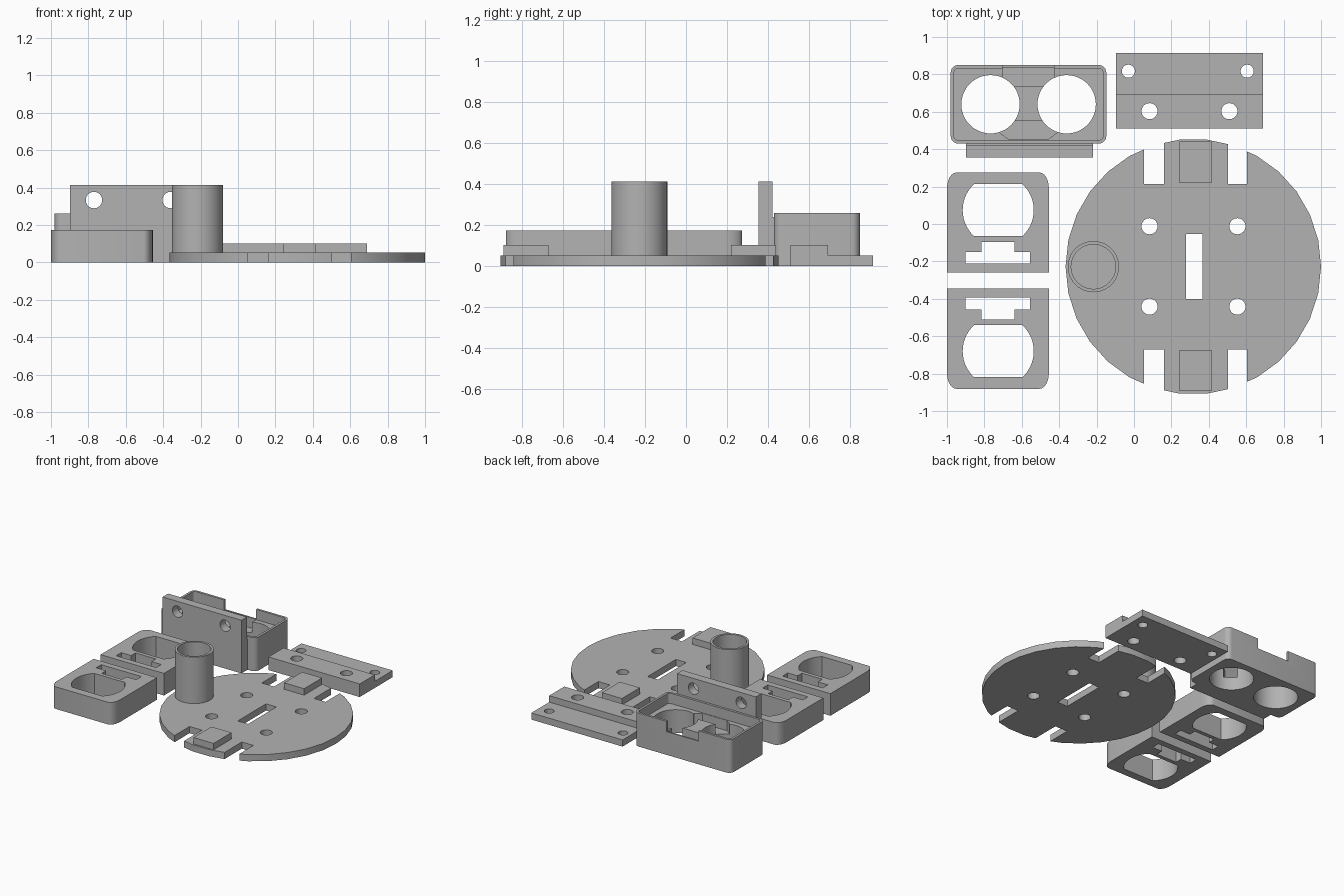
import bpy, bmesh, math

if "Cube" in bpy.data.objects:
    bpy.data.objects.remove(bpy.data.objects["Cube"], do_unlink=True)

grey = bpy.data.materials.new("plain grey")
grey.use_nodes = True
colour = (0.45, 0.45, 0.45, 1)
grey.diffuse_color = colour
grey.node_tree.nodes["Principled BSDF"].inputs["Base Color"].default_value = colour


def prism(name, points, z0, z1):
    """Extrude a flat outline from z0 up to z1."""
    bm = bmesh.new()
    base = bm.faces.new([bm.verts.new((x, y, z0)) for x, y in points])
    top = bmesh.ops.extrude_face_region(bm, geom=[base])["geom"]
    verts = [v for v in top if isinstance(v, bmesh.types.BMVert)]
    bmesh.ops.translate(bm, verts=verts, vec=(0, 0, z1 - z0))
    bmesh.ops.recalc_face_normals(bm, faces=bm.faces)
    mesh = bpy.data.meshes.new(name)
    bm.to_mesh(mesh)
    bm.free()
    mesh.materials.append(grey)
    obj = bpy.data.objects.new(name, mesh)
    bpy.context.collection.objects.link(obj)
    return obj


def rect(x0, x1, y0, y1):
    return [(x0, y0), (x1, y0), (x1, y1), (x0, y1)]


def arc(cx, cy, rx, ry, start, end, steps):
    angles = [math.radians(start + (end - start) * i / steps) for i in range(steps + 1)]
    return [(cx + rx * math.cos(a), cy + ry * math.sin(a)) for a in angles]


def circle(cx, cy, r, sides=32):
    return arc(cx, cy, r, r, 0, 360, sides)[:-1]


def round_rect(x0, x1, y0, y1, r):
    corners = [(x1 - r, y1 - r), (x0 + r, y1 - r), (x0 + r, y0 + r), (x1 - r, y0 + r)]
    return [p for i, (x, y) in enumerate(corners)
            for p in arc(x, y, r, r, 90 * i, 90 * i + 90, 6)]


def boolean(obj, other, operation):
    """Apply one boolean and discard the helper."""
    other.hide_render = True
    mod = obj.modifiers.new("boolean", "BOOLEAN")
    mod.object, mod.operation, mod.solver = other, operation, "EXACT"
    graph = bpy.context.evaluated_depsgraph_get()
    mesh = bpy.data.meshes.new_from_object(obj.evaluated_get(graph))
    obj.modifiers.clear()
    obj.data = mesh
    bpy.data.objects.remove(other, do_unlink=True)


def cut(obj, points, z0=-0.1, z1=0.6):
    boolean(obj, prism("cutter", points, z0, z1), "DIFFERENCE")


parts = []

# Round base plate with edge slots, centre slot and screw holes
CX, CY = 0.317, -0.228
disc = prism("base_disc", circle(CX, CY, 0.683, 30), 0, 0.052)
for x0, x1 in ((0.053, 0.16), (0.503, 0.603)):
    cut(disc, rect(x0, x1, 0.215, 0.6))
    cut(disc, rect(x0, x1, -1.1, -0.671))
cut(disc, rect(0.278, 0.367, -0.4, -0.053))
for x in (0.083, 0.553):
    for y in (-0.012, -0.442):
        cut(disc, circle(x, y, 0.043))
parts.append(disc)

# Raised pads on the two edge tabs
for name, y in (("back_pad", 0.22), ("front_pad", -0.893)):
    parts.append(prism(name, rect(0.243, 0.415, y, y + 0.22), 0.052, 0.102))

# Upright tube on the plate
tube = prism("tube", circle(-0.217, CY, 0.137, 40), 0.052, 0.413)
cut(tube, circle(-0.217, CY, 0.119, 40), 0.052)
parts.append(tube)

# Stepped mounting strip
strip = prism("stepped_strip", rect(-0.095, 0.69, 0.51, 0.915), 0, 0.102)
cut(strip, rect(-0.3, 0.9, 0.695, 1.1), 0.052)
for x, y, r in ((-0.03, 0.817, 0.035), (0.605, 0.817, 0.035),
                (0.083, 0.603, 0.043), (0.51, 0.603, 0.043)):
    cut(strip, circle(x, y, r))
parts.append(strip)

# Open box with thick floor, twin bores, pockets and a notched back wall
box = prism("sensor_box", round_rect(-0.98, -0.148, 0.43, 0.85, 0.04), 0, 0.26)
cut(box, round_rect(-0.962, -0.166, 0.448, 0.832, 0.022), 0.18)
cut(box, rect(-0.703, -0.427, 0.735, 0.838), 0.1)
cut(box, rect(-0.703, -0.427, 0.8, 0.9), 0.18)
cut(box, [(-0.72, 0.551), (-0.72, 0.49), (-0.67, 0.452),
          (-0.46, 0.452), (-0.41, 0.49), (-0.41, 0.551)], 0.1)
for x in (-0.767, -0.36):
    cut(box, circle(x, 0.64, 0.156, 48))
parts.append(box)

# Upright plate in front of the box, with a thin joining strip
plate = prism("upright_plate", rect(-0.898, -0.219, 0.355, 0.423), 0, 0.413)
for x in (-0.77, -0.36):
    bore = prism("cutter", circle(0, 0, 0.044), -0.1, 0.1)
    bore.rotation_euler.x = math.pi / 2
    bore.location = (x, 0.39, 0.333)
    bpy.context.view_layer.update()
    boolean(plate, bore, "DIFFERENCE")
parts.append(plate)
parts.append(prism("plate_joint", rect(-0.898, -0.219, 0.423, 0.431), 0, 0.24))

# Two mirrored clamp blocks with flattened round openings and T slots
for name, mirrored in (("back_clamp", False), ("front_clamp", True)):
    def place(points):
        return [(x, -0.606 - y if mirrored else y) for x, y in points]

    right = arc(-0.505, 0.19, 0.05, 0.085, 0, 90, 6)
    left = arc(-0.95, 0.19, 0.05, 0.085, 90, 180, 6)
    clamp = prism(name, place([(-1, -0.26), (-0.455, -0.26)] + right + left), 0, 0.172)
    half = math.degrees(math.asin(0.139 / 0.19))
    opening = (arc(-0.726, 0.074, 0.19, 0.19, -half, half, 14)
               + arc(-0.726, 0.074, 0.19, 0.19, 180 - half, 180 + half, 14))
    cut(clamp, place(opening))
    cut(clamp, place(rect(-0.9, -0.555, -0.212, -0.149)))
    cut(clamp, place(rect(-0.815, -0.64, -0.18, -0.095)))
    parts.append(clamp)

# Smooth the round walls and keep the edges sharp
bpy.ops.object.select_all(action="DESELECT")
for obj in parts:
    obj.select_set(True)
bpy.context.view_layer.objects.active = disc
bpy.ops.object.shade_smooth_by_angle(angle=math.radians(30))
